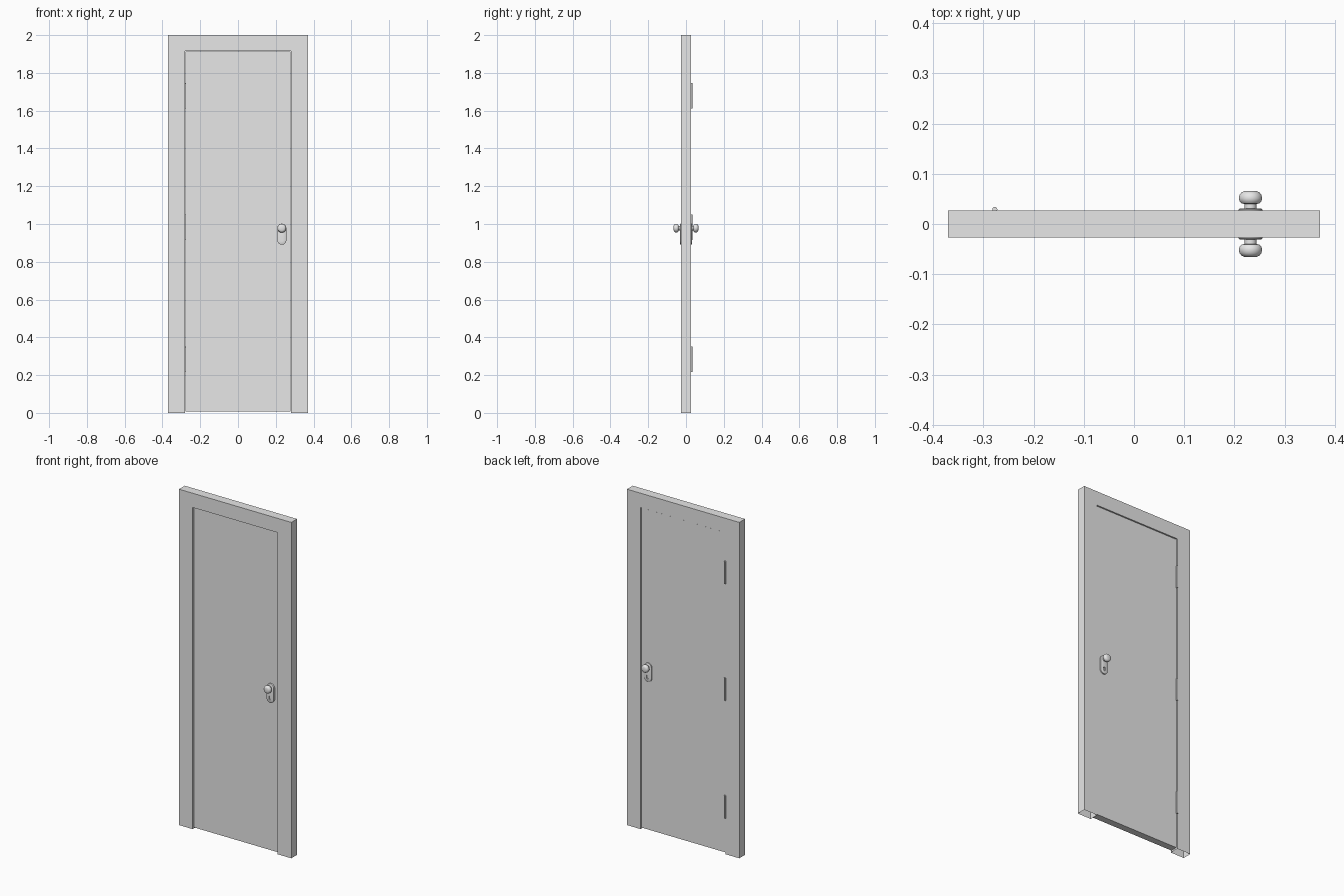
import bpy, bmesh, math

cube = bpy.data.objects.get("Cube")
if cube:
    bpy.data.objects.remove(cube, do_unlink=True)

grey = bpy.data.materials.new("light_grey")
grey.use_nodes = True
grey.diffuse_color = (0.8, 0.8, 0.8, 1)
grey.node_tree.nodes["Principled BSDF"].inputs["Base Color"].default_value = (0.8, 0.8, 0.8, 1)

HALF_DEPTH = 0.027
KNOB_X, KNOB_Z = 0.232, 0.978


def finish(bm, name, smooth=False):
    """Turn a bmesh into a named object."""
    bmesh.ops.recalc_face_normals(bm, faces=bm.faces[:])
    mesh = bpy.data.meshes.new(name)
    bm.to_mesh(mesh)
    bm.free()
    mesh.materials.append(grey)
    obj = bpy.data.objects.new(name, mesh)
    bpy.context.collection.objects.link(obj)
    if smooth:
        bpy.ops.object.select_all(action='DESELECT')
        obj.select_set(True)
        bpy.context.view_layer.objects.active = obj
        bpy.ops.object.shade_smooth_by_angle(angle=math.radians(35))
    return obj


def prism(name, outline, y0, y1, open_bottom=False):
    """Extrude an x/z outline along y."""
    bm = bmesh.new()
    face = bm.faces.new([bm.verts.new((x, y0, z)) for x, z in outline])
    new = bmesh.ops.extrude_face_region(bm, geom=[face], use_keep_orig=True)["geom"]
    moved = [g for g in new if isinstance(g, bmesh.types.BMVert)]
    bmesh.ops.translate(bm, verts=moved, vec=(0, y1 - y0, 0))
    bmesh.ops.recalc_face_normals(bm, faces=bm.faces[:])
    if open_bottom:
        feet = [f for f in bm.faces if all(v.co.z < 0.001 for v in f.verts)]
        bmesh.ops.delete(bm, geom=feet, context='FACES')
    return finish(bm, name)


def loft(name, rings, side, n=24):
    """Bridge rounded loops (radius, upper centre, lower centre, depth) along y."""
    bm = bmesh.new()
    loops = []
    for radius, upper, lower, depth in rings:
        loop = []
        for i in range(n):
            a = (i + 0.5) * math.tau / n
            centre = upper if math.sin(a) > 0 else lower
            loop.append(bm.verts.new((KNOB_X + radius * math.cos(a), side * depth,
                                      KNOB_Z + centre + radius * math.sin(a))))
        loops.append(loop)
    for a, b in zip(loops, loops[1:]):
        for i in range(n):
            j = (i + 1) % n
            bm.faces.new((a[i], a[j], b[j], b[i]))
    bm.faces.new(loops[0])
    bm.faces.new(loops[-1])
    return finish(bm, name, smooth=True)


# Door frame: two jambs and a head in one piece
prism("door_frame",
      [(-0.37, 0), (-0.37, 2), (0.37, 2), (0.37, 0),
       (0.28, 0), (0.28, 1.915), (-0.28, 1.915), (-0.28, 0)],
      -HALF_DEPTH, HALF_DEPTH, open_bottom=True)

# Door leaf, slightly recessed with a narrow gap around it
prism("door_leaf",
      [(-0.277, 0.008), (-0.277, 1.912), (0.277, 1.912), (0.277, 0.008)],
      -0.019, 0.022)

# Handles on both faces: keyhole plate and round knob
for side, label in ((-1, "front"), (1, "back")):
    loft(label + "_keyhole_plate",
         [(0.024, 0, -0.064, 0.018), (0.024, 0, -0.064, 0.029),
          (0.021, 0, -0.064, 0.031), (0.006, -0.052, -0.064, 0.031),
          (0.006, -0.052, -0.064, 0.025)], side)
    profile = [(0.012, 0.030), (0.012, 0.040), (0.018, 0.041), (0.022, 0.045),
               (0.0235, 0.051), (0.022, 0.058), (0.018, 0.063), (0.012, 0.0655)]
    loft(label + "_knob", [(r, 0, 0, d) for r, d in profile], side)

# Hinges on the back: a knuckle and a thin plate in the gap
for label, z in (("lower", 0.283), ("middle", 0.983), ("upper", 1.678)):
    bm = bmesh.new()
    bmesh.ops.create_cone(bm, cap_ends=True, segments=12, radius1=0.005,
                          radius2=0.005, depth=0.135)
    bmesh.ops.translate(bm, verts=bm.verts[:], vec=(-0.277, 0.029, z))
    finish(bm, label + "_hinge_knuckle", smooth=True)
    prism(label + "_hinge_plate",
          [(x, z + h) for x, h in ((-0.28, -0.067), (-0.28, 0.067),
                                   (-0.277, 0.067), (-0.277, -0.067))],
          0.0, 0.027)
